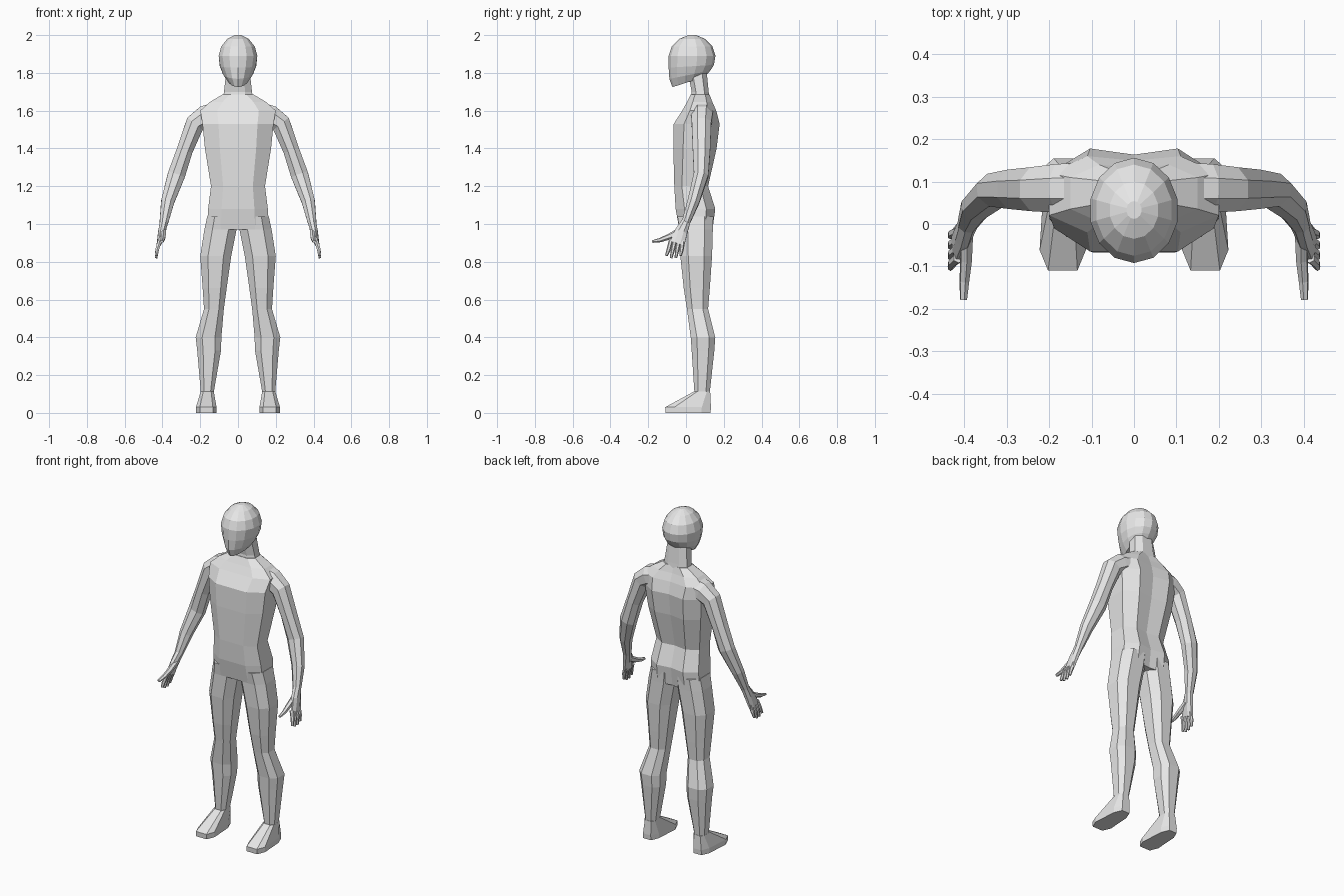
import bpy
import bmesh
import math
from mathutils import Vector

cube = bpy.data.objects.get("Cube")
if cube:
    bpy.data.objects.remove(cube, do_unlink=True)

# One plain grey for the whole figure
grey = bpy.data.materials.new("plain_grey")
grey.use_nodes = True
GREY = (0.8, 0.8, 0.8, 1)
grey.diffuse_color = GREY
grey.node_tree.nodes["Principled BSDF"].inputs["Base Color"].default_value = GREY


def circle(sides):
    """Unit polygon with flat sides facing the axes."""
    step = math.tau / sides
    return [(math.cos((i + 0.5) * step), math.sin((i + 0.5) * step)) for i in range(sides)]


def chamfered(k, groove=0.0):
    """Unit square with cut corners; a groove adds a dented middle point at the back."""
    back = [(0, 1 - groove)] if groove else []
    return [(k, -1), (1, -k), (1, k), (k, 1)] + back + [(-k, 1), (-1, k), (-1, -k), (-k, -1)]


def level_ring(shape, z, x0, x1, front, back, taper=0.0, tilt=0.0):
    """Ring lying level, fitted to a box; it can narrow to the back or tip up."""
    cx, hx = (x0 + x1) / 2, (x1 - x0) / 2
    cy, hy = (front + back) / 2, (back - front) / 2
    return [Vector((cx + hx * u * (1 - taper * v), cy + hy * v, z + tilt * hy * v))
            for u, v in shape]


def path_rings(shape, stations):
    """Rings square to a path of (x, y, z, thickness, depth) stations."""
    pts = [Vector(s[:3]) for s in stations]
    rings = []
    for i, s in enumerate(stations):
        before = (pts[i] - pts[i - 1]).normalized() if i else Vector()
        after = (pts[i + 1] - pts[i]).normalized() if i + 1 < len(pts) else Vector()
        along = (before + after).normalized()
        side = Vector((0, 1, 0)).cross(along).normalized()
        deep = along.cross(side)
        rings.append([pts[i] + side * u * s[3] + deep * v * s[4] for u, v in shape])
    return rings


def loft(name, rings, mirrored=False):
    """Skin a list of rings, close both ends, and optionally mirror it."""
    bm = bmesh.new()
    rows = [[bm.verts.new(p) for p in ring] for ring in rings]
    n = len(rows[0])
    for low, high in zip(rows, rows[1:]):
        for i in range(n):
            j = (i + 1) % n
            bm.faces.new((low[i], low[j], high[j], high[i]))
    bm.faces.new(rows[0][::-1])
    bm.faces.new(rows[-1])
    bmesh.ops.recalc_face_normals(bm, faces=bm.faces[:])
    mesh = bpy.data.meshes.new(name)
    bm.to_mesh(mesh)
    bm.free()
    mesh.materials.append(grey)
    obj = bpy.data.objects.new(name, mesh)
    bpy.context.collection.objects.link(obj)
    if mirrored:
        mod = obj.modifiers.new("mirror", "MIRROR")
        mod.use_axis[0] = True
    return obj


# Torso: height, half width, front, back
torso = [
    (0.97, 0.165, -0.035, 0.14),
    (1.08, 0.158, -0.055, 0.155),
    (1.2, 0.143, -0.062, 0.117),
    (1.4, 0.175, -0.067, 0.162),
    (1.53, 0.188, -0.065, 0.178),
    (1.6, 0.2, -0.02, 0.16),
    (1.645, 0.15, 0.005, 0.14),
    (1.685, 0.083, 0.025, 0.125),
]
shape = chamfered(0.55, groove=0.12)
loft("torso", [level_ring(shape, z, -w, w, f, b) for z, w, f, b in torso])

# Neck
neck = [(1.66, 0.08, 0.025, 0.125), (1.7, 0.074, 0.03, 0.12), (1.8, 0.063, 0.01, 0.11)]
loft("neck", [level_ring(chamfered(0.5), z, -w, w, f, b) for z, w, f, b in neck])

# Head: height, half width, front, back, widening to the back, upward tip of the jaw
head = [
    (1.752, 0.052, -0.072, 0.1, -0.25, 0.32),
    (1.79, 0.08, -0.088, 0.128, -0.15, 0.2),
    (1.835, 0.098, -0.092, 0.148, -0.05, 0.06),
    (1.89, 0.105, -0.092, 0.156, 0, 0),
    (1.94, 0.091, -0.075, 0.14, 0, 0),
    (1.98, 0.058, -0.035, 0.1, 0, 0),
    (2.0, 0.018, 0.012, 0.054, 0, 0),
]
loft("head", [level_ring(circle(14), z, -w, w, f, b, t, tip) for z, w, f, b, t, tip in head])

# Legs: height, inner and outer side, front, back
leg = [
    (1.04, 0.004, 0.163, -0.045, 0.145),
    (0.97, 0.008, 0.178, -0.035, 0.142),
    (0.83, 0.036, 0.2, -0.03, 0.138),
    (0.66, 0.06, 0.187, -0.012, 0.126),
    (0.55, 0.075, 0.18, 0.005, 0.117),
    (0.4, 0.088, 0.224, 0.025, 0.155),
    (0.33, 0.09, 0.216, 0.03, 0.15),
    (0.1, 0.13, 0.196, 0.045, 0.125),
]
loft("legs", [level_ring(chamfered(0.5), *row) for row in leg], mirrored=True)

# Feet, sloping from the ankle down to blunt toes
foot = [
    (0, 0.118, 0.218, -0.108, 0.13, 0.15),
    (0.03, 0.118, 0.218, -0.11, 0.132, 0.15),
    (0.112, 0.128, 0.198, 0.04, 0.128, 0),
]
loft("feet", [level_ring(chamfered(0.6), *row) for row in foot], mirrored=True)

# Arms from inside the shoulder to the wrist
arm = [
    (0.11, 0.085, 1.58, 0.07, 0.065),
    (0.175, 0.084, 1.566, 0.066, 0.062),
    (0.228, 0.082, 1.53, 0.056, 0.056),
    (0.282, 0.082, 1.39, 0.046, 0.05),
    (0.326, 0.08, 1.26, 0.05, 0.042),
    (0.372, 0.04, 1.12, 0.038, 0.034),
    (0.392, 0.0, 1.01, 0.025, 0.024),
]
loft("arms", path_rings(circle(8), arm), mirrored=True)

# Palms
palm = [
    (0.391, 0.002, 1.015, 0.024, 0.024),
    (0.403, -0.025, 0.96, 0.021, 0.036),
    (0.418, -0.047, 0.895, 0.013, 0.043),
]
loft("palms", path_rings(circle(8), palm), mirrored=True)

# Thumbs reaching forward
thumb = [
    (0.394, -0.025, 0.965, 0.016, 0.02),
    (0.396, -0.085, 0.935, 0.015, 0.016),
    (0.4, -0.135, 0.915, 0.012, 0.012),
    (0.402, -0.178, 0.907, 0.009, 0.007),
]
loft("thumbs", path_rings(circle(6), thumb), mirrored=True)

# Four fingers fanned along the knuckles
for i, label in enumerate(("index", "middle", "ring", "little")):
    root_y = -0.08 + 0.021 * i
    tip_y = -0.104 + 0.025 * i
    tip_z = 0.82 + (0.012 if i in (0, 3) else 0)
    finger = [
        (0.414, root_y, 0.91, 0.013, 0.012),
        (0.428, (root_y + tip_y) / 2, 0.865, 0.011, 0.011),
        (0.433, tip_y, tip_z, 0.007, 0.007),
    ]
    loft(label + "_fingers", path_rings(circle(6), finger), mirrored=True)
